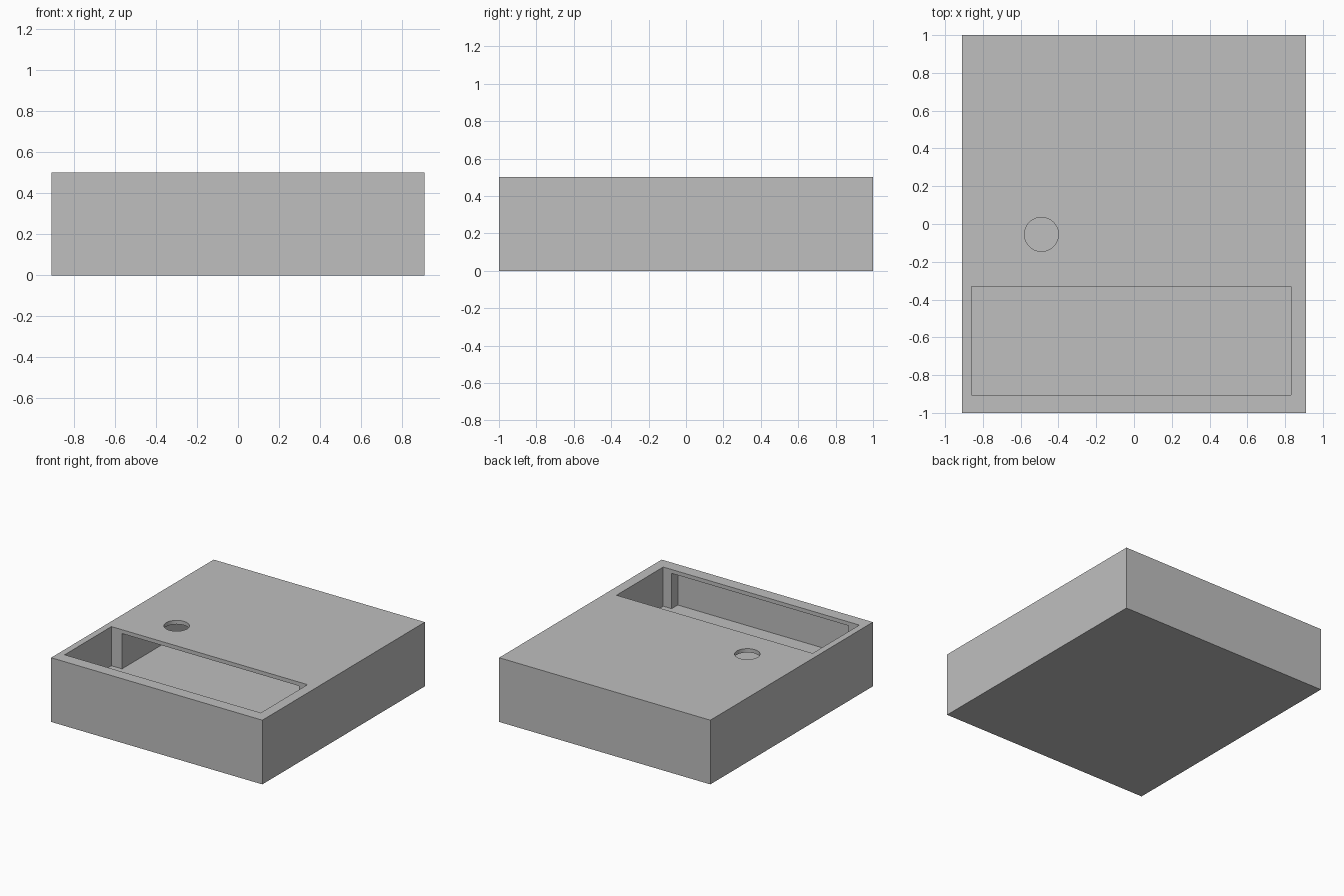
import bpy

# Remove the default cube only
old = bpy.data.objects.get("Cube")
if old:
    bpy.data.objects.remove(old, do_unlink=True)

# Single grey material
grey = bpy.data.materials.new("plain grey")
grey.use_nodes = True
color = (0.52, 0.52, 0.52, 1)
grey.diffuse_color = color
grey.node_tree.nodes["Principled BSDF"].inputs["Base Color"].default_value = color


def box(name, low, high):
    """Box between two opposite corners."""
    center = [(a + b) / 2 for a, b in zip(low, high)]
    bpy.ops.mesh.primitive_cube_add(size=1, location=center)
    obj = bpy.context.object
    obj.name = name
    obj.scale = [b - a for a, b in zip(low, high)]
    bpy.ops.object.transform_apply(location=True, rotation=False, scale=True)
    obj.data.materials.append(grey)
    return obj


# Overall block
case = box("case_body", (-0.91, -1, 0), (0.91, 1, 0.5))

# Inner chamber, leaving a thin top plate and a thick base
floor = 0.195
chamber = box("chamber_cutter", (-0.768, -0.98, floor), (0.757, 0.9, 0.47))

# Long rectangular opening near the front, cut down to the chamber floor
window = box("opening_cutter", (-0.86, -0.905, floor), (0.83, -0.33, 0.6))

# Round hole through the top plate
bpy.ops.mesh.primitive_cylinder_add(vertices=48, radius=0.09, depth=0.2,
                                    location=(-0.49, -0.055, 0.5))
hole = bpy.context.object
hole.name = "hole_cutter"
hole.data.materials.append(grey)

# Cut each void from the block, then discard the cutters
for cutter in (chamber, window, hole):
    cutter.hide_render = True
    mod = case.modifiers.new(cutter.name, "BOOLEAN")
    mod.operation = "DIFFERENCE"
    mod.solver = "EXACT"
    mod.object = cutter
    bpy.context.view_layer.objects.active = case
    bpy.ops.object.modifier_apply(modifier=mod.name)
    bpy.data.objects.remove(cutter, do_unlink=True)

# Smooth the round hole while keeping the block edges crisp
bpy.ops.object.select_all(action="DESELECT")
case.select_set(True)
bpy.context.view_layer.objects.active = case
bpy.ops.object.shade_smooth_by_angle()
